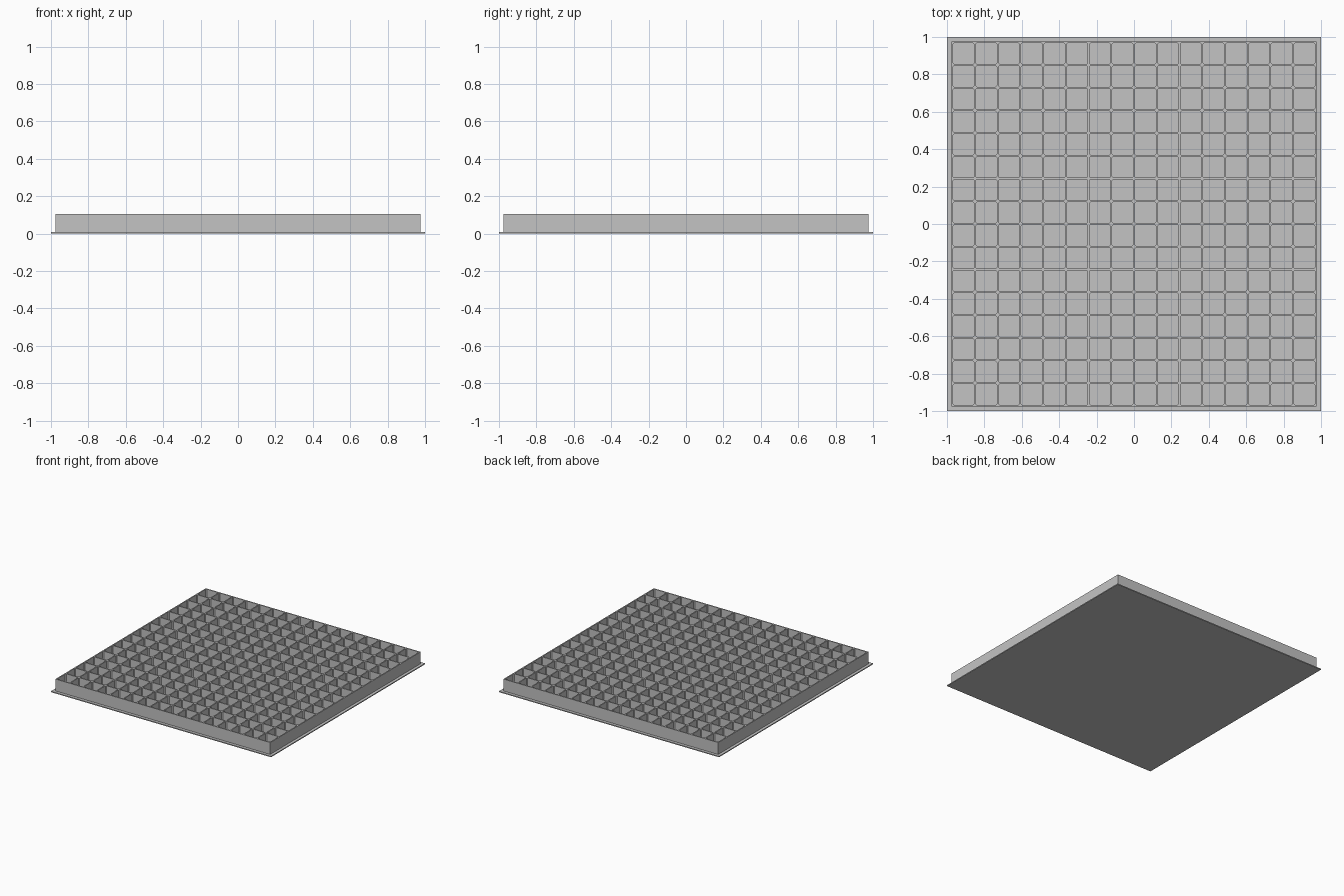
import bpy
import bmesh

if "Cube" in bpy.data.objects:
    bpy.data.objects.remove(bpy.data.objects["Cube"], do_unlink=True)

CELLS = 16
PITCH = 0.1215
WALL = 0.009          # thickness of the dividers
CHAMFER = 0.006       # clipped cell corners
PLATE_TOP = 0.008
TOP = 0.105
OUTER = CELLS * PITCH / 2 + WALL / 2

grey = bpy.data.materials.new("grey")
grey.use_nodes = True
colour = (0.55, 0.55, 0.55, 1)
grey.diffuse_color = colour
grey.node_tree.nodes["Principled BSDF"].inputs["Base Color"].default_value = colour


def add_object(name, bm):
    mesh = bpy.data.meshes.new(name)
    bm.to_mesh(mesh)
    bm.free()
    mesh.materials.append(grey)
    obj = bpy.data.objects.new(name, mesh)
    bpy.context.collection.objects.link(obj)
    return obj


def grid_line(i):
    # the outermost lines sit half a wall further out
    if i in (0, CELLS):
        return OUTER if i else -OUTER
    return (i - CELLS / 2) * PITCH


def add_cell(bm, i, j):
    cx, cy = ((k + 0.5 - CELLS / 2) * PITCH for k in (i, j))
    half = (PITCH - WALL) / 2
    short = half - CHAMFER
    corners, rim, foot = [], [], []
    for sx, sy in ((-1, -1), (1, -1), (1, 1), (-1, 1)):
        corners.append(bm.verts.new((grid_line(i + (sx > 0)),
                                     grid_line(j + (sy > 0)), TOP)))
        pair = [(sx * half, sy * short), (sx * short, sy * half)]
        if sx != sy:
            pair.reverse()
        for dx, dy in pair:
            rim.append(bm.verts.new((cx + dx, cy + dy, TOP)))
            foot.append(bm.verts.new((cx + dx, cy + dy, PLATE_TOP)))
    for k in range(4):
        n = (k + 1) % 4
        bm.faces.new((corners[k], rim[2 * k + 1], rim[2 * k]))
        bm.faces.new((corners[k], corners[n], rim[2 * n], rim[2 * k + 1]))
    for k in range(8):
        n = (k + 1) % 8
        bm.faces.new((rim[k], rim[n], foot[n], foot[k]))


# Open lattice of square cells
bm = bmesh.new()
for i in range(CELLS):
    for j in range(CELLS):
        add_cell(bm, i, j)
bmesh.ops.remove_doubles(bm, verts=bm.verts[:], dist=0.0005)

# Outer skirt dropped from the top border down to the plate
border = [e for e in bm.edges if e.is_boundary and all(v.co.z > TOP - 0.001 for v in e.verts)]
skirt = bmesh.ops.extrude_edge_only(bm, edges=border)["geom"]
for v in skirt:
    if isinstance(v, bmesh.types.BMVert):
        v.co.z = PLATE_TOP
bmesh.ops.recalc_face_normals(bm, faces=bm.faces[:])
top_face = max(bm.faces, key=lambda f: f.calc_center_median().z)
if top_face.normal.z < 0:
    bmesh.ops.reverse_faces(bm, faces=bm.faces[:])
add_object("cell_lattice", bm)

# Thin base plate
bm = bmesh.new()
bmesh.ops.create_cube(bm, size=1)
bmesh.ops.scale(bm, vec=(2, 2, PLATE_TOP), verts=bm.verts[:])
bmesh.ops.translate(bm, vec=(0, 0, PLATE_TOP / 2), verts=bm.verts[:])
add_object("base_plate", bm)
